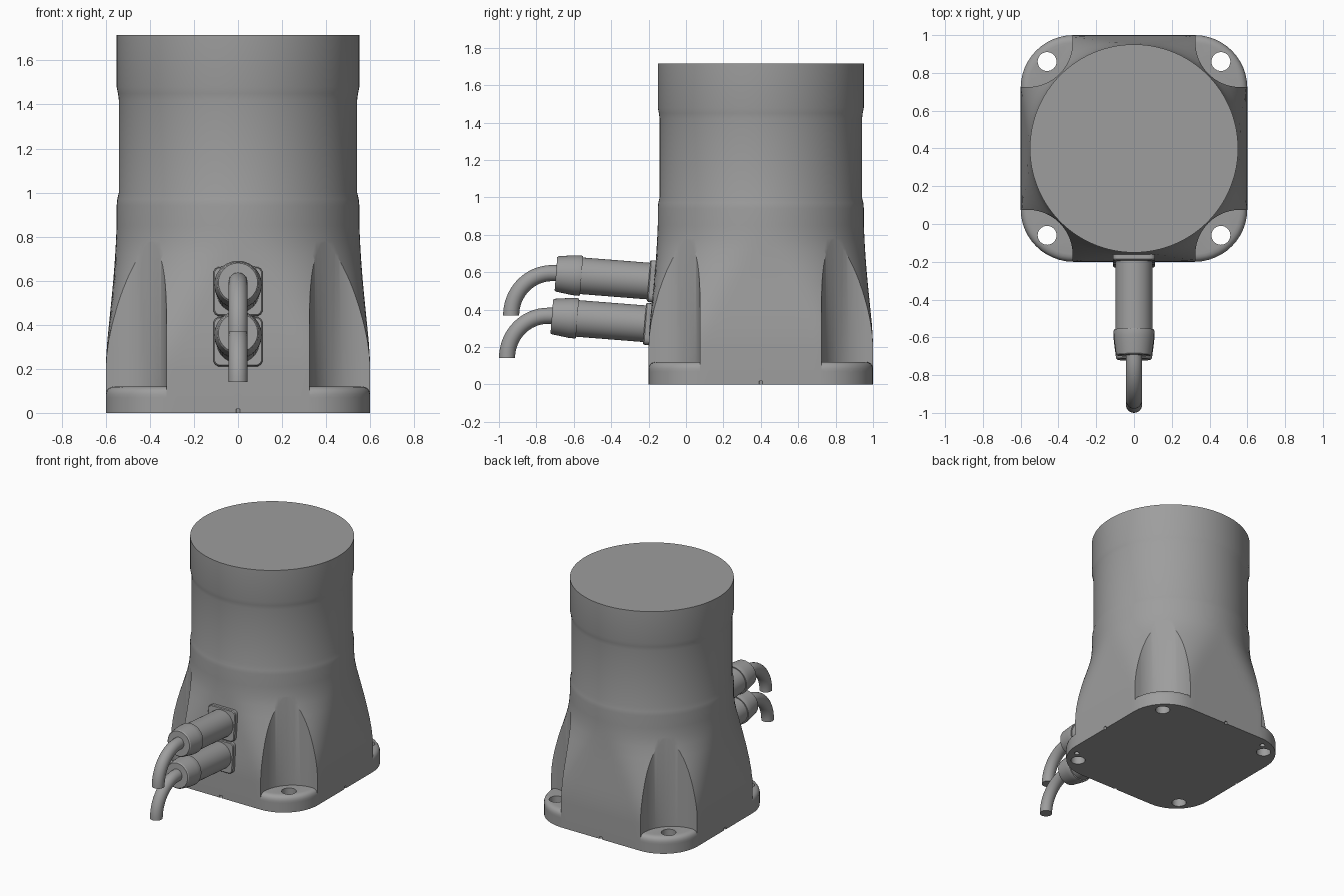
import bpy, bmesh
from math import sin, cos, pi, sqrt, radians
from mathutils import Vector

if "Cube" in bpy.data.objects:
    bpy.data.objects.remove(bpy.data.objects["Cube"])

CY = 0.4          # body centre in y
C = 0.46          # bolt hole offset from body centre

grey = bpy.data.materials.new("dark_grey")
grey.diffuse_color = (.34, .34, .34, 1)
grey.use_nodes = True
grey.node_tree.nodes["Principled BSDF"].inputs["Base Color"].default_value = grey.diffuse_color


def rounded(h, r, n):
    """Outline of a rounded square, sampled by angle (a circle when r == h)."""
    pts, a = [], h - r
    for i in range(n):
        t = 2 * pi * i / n
        c, s = max(abs(cos(t)), abs(sin(t))), min(abs(cos(t)), abs(sin(t)))
        d = h / c
        if d * s > a:
            d = a * (c + s) + sqrt(max(0, (a * (c + s)) ** 2 - 2 * a * a + r * r))
        pts.append((d * cos(t), d * sin(t)))
    return pts


def loft(name, stacks):
    """Make one object from stacks of rings, each stack capped at both ends."""
    bm = bmesh.new()
    for rings in stacks:
        vs = [[bm.verts.new(p) for p in ring] for ring in rings]
        n = len(vs[0])
        for lo, hi in zip(vs, vs[1:]):
            for i in range(n):
                j = (i + 1) % n
                bm.faces.new((lo[i], lo[j], hi[j], hi[i]))
        bm.faces.new(vs[0][::-1])
        bm.faces.new(vs[-1])
    bmesh.ops.recalc_face_normals(bm, faces=bm.faces)
    me = bpy.data.meshes.new(name)
    bm.to_mesh(me)
    bm.free()
    me.materials.append(grey)
    ob = bpy.data.objects.new(name, me)
    bpy.context.collection.objects.link(ob)
    return ob


def upright(profile, x=0, y=CY, n=128):
    """Rings stacked along z from (z, half size, corner radius)."""
    return [[(x + u, y + v, z) for u, v in rounded(h, r, n)] for z, h, r in profile]


def pin(x, y, r, z0, z1, n=32):
    return upright([(z0, r, r), (z1, r, r)], x, y, n)


def boolean(ob, cutter, op='DIFFERENCE'):
    m = ob.modifiers.new("cut", 'BOOLEAN')
    m.object, m.operation, m.solver = cutter, op, 'EXACT'
    bpy.context.view_layer.objects.active = ob
    bpy.ops.object.modifier_apply(modifier=m.name)


def smooth(ob, angle=32):
    bpy.ops.object.select_all(action='DESELECT')
    ob.select_set(True)
    bpy.context.view_layer.objects.active = ob
    bpy.ops.object.shade_smooth_by_angle(angle=radians(angle))


corners = [(sx, sy) for sx in (-1, 1) for sy in (-1, 1)]

# Housing: rounded square foot blending into a round barrel
housing = loft("housing", [upright([
    (0, .6, .28), (.2, .6, .28), (.26, .598, .30), (.33, .593, .33), (.40, .586, .36),
    (.48, .578, .40), (.56, .570, .44), (.64, .563, .485), (.72, .5575, .53),
    (.78, .554, .546), (.85, .551, .550), (.94, .551, .551), (.97, .548, .548),
    (1.0, .541, .541), (1.42, .541, .541), (1.45, .545, .545), (1.48, .551, .551),
    (1.715, .551, .551)])])

# Corner pads with a rounded upper edge
pads = loft("corner_pads", [upright([
    (.07, .6, .28), (.085, .6, .28), (.10, .596, .276), (.111, .588, .268),
    (.118, .575, .255), (.12, .56, .24)])])

# Cutters: corner pockets, bolt holes, dowel holes and edge notches
pockets = loft("pocket_cutter", [
    upright([(.07, .275, .237), (.9, .275, .237)], sx * .6, CY + sy * .6, 96)
    for sx, sy in corners])
holes = loft("hole_cutter", [pin(sx * C, CY + sy * C, .05, -.1, .3) for sx, sy in corners])
dowels = loft("dowel_cutter", [pin(x, y, .018, -.1, .05, 16)
                               for x, y in ((-.39, .93), (.53, .01))])
notches = loft("notch_cutter", [pin(x, y, .01, -.1, .018, 12)
                                for x, y in ((0, -.2), (0, 1), (.6, CY), (-.6, CY))])

boolean(housing, pockets)
boolean(pads, pockets, 'INTERSECT')
for cutter in (holes, dowels, notches):
    boolean(housing, cutter)
boolean(pads, holes)
for cutter in (pockets, holes, dowels, notches):
    bpy.data.objects.remove(cutter)
smooth(housing)
smooth(pads)

# Two plug connectors, each with a mounting plate, barrel and bent cable
TILT = radians(4.5)
AXIS = Vector((0, -cos(TILT), sin(TILT)))
UP = Vector((0, sin(TILT), cos(TILT)))


def along_axis(root, profile, n):
    """Rings along the tilted plug axis from (distance, half size, corner radius)."""
    return [[root + AXIS * d + Vector((u, 0, 0)) + UP * v for u, v in rounded(h, r, n)]
            for d, h, r in profile]


def connector(tag, dy, dz):
    root = Vector((0, -.17 + dy, .55 + dz))
    plate = loft(tag + "_plate", [along_axis(root, [
        (-.05, .112, .03), (.024, .112, .03), (.03, .107, .025)], 64)])
    plug = loft(tag + "_plug", [along_axis(root, [(d, r, r) for d, r in (
        (.02, .098), (.39, .098), (.39, .106), (.40, .108), (.43, .107),
        (.52, .095), (.527, .089))], 40)])
    # Cable: short straight run, then a quarter turn downwards
    path = [(Vector((0, -.66, .595)), 0)]
    for i in range(17):
        a = pi / 2 * i / 16
        path.append((Vector((0, -.715 - .22 * sin(a), .368 + .227 * cos(a))), a))
    shift = Vector((0, dy, dz))
    cable = loft(tag + "_cable", [[
        [p + shift + Vector((u, -v * sin(a), v * cos(a))) for u, v in rounded(.043, .043, 24)]
        for p, a in path]])
    for ob in (plate, plug, cable):
        smooth(ob)


connector("upper", 0, 0)
connector("lower", -.022, -.228)
